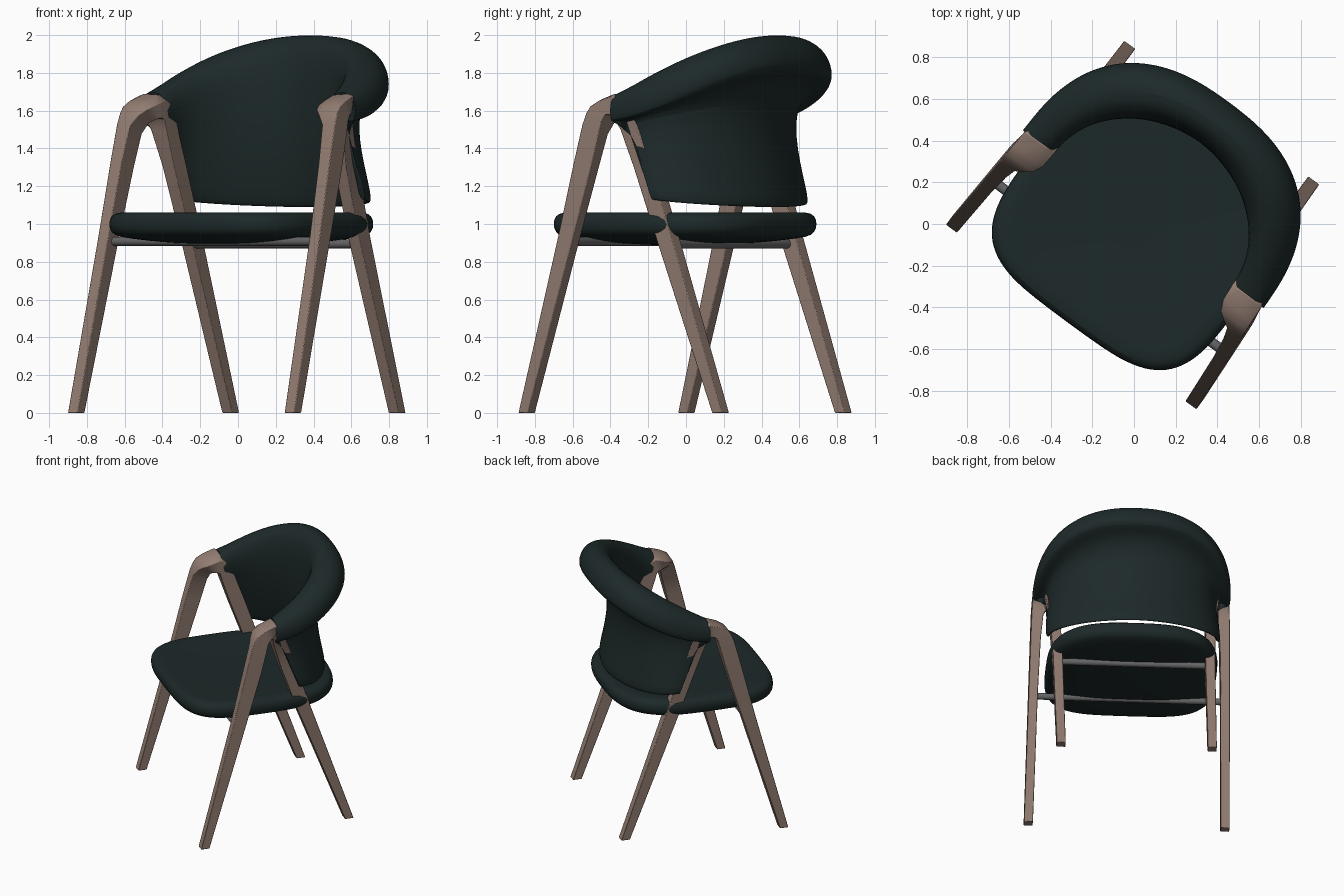
import bpy, bmesh, math
from mathutils import Matrix

if "Cube" in bpy.data.objects:
    bpy.data.objects.remove(bpy.data.objects["Cube"])

# The whole chair is turned about z
TURN = Matrix.Rotation(math.radians(-36.4), 4, 'Z') @ Matrix.Translation((0.022, 0, 0))


def material(name, rgb):
    m = bpy.data.materials.new(name)
    m.diffuse_color = (*rgb, 1)
    m.use_nodes = True
    m.node_tree.nodes["Principled BSDF"].inputs["Base Color"].default_value = m.diffuse_color
    return m


FABRIC = material("dark_green_fabric", (0.0125, 0.022, 0.022))
WOOD = material("brown_wood", (0.29, 0.205, 0.168))
METAL = material("grey_metal", (0.13, 0.13, 0.135))


def loft(name, rings, mat, subdiv=0, crease_ends=False, bevel=0.0):
    """Skin a list of closed rings, capping both ends."""
    bm = bmesh.new()
    rows = [[bm.verts.new(p) for p in r] for r in rings]
    n = len(rings[0])
    for a, b in zip(rows, rows[1:]):
        for i in range(n):
            j = (i + 1) % n
            bm.faces.new((a[i], a[j], b[j], b[i]))
    caps = [bm.faces.new(rows[0]), bm.faces.new(rows[-1])]
    bmesh.ops.recalc_face_normals(bm, faces=bm.faces)
    if crease_ends:
        layer = bm.edges.layers.float.new("crease_edge")
        for f in caps:
            for e in f.edges:
                e[layer] = 1.0
    me = bpy.data.meshes.new(name)
    bm.to_mesh(me)
    bm.free()
    me.materials.append(mat)
    ob = bpy.data.objects.new(name, me)
    bpy.context.collection.objects.link(ob)
    ob.matrix_world = TURN
    bpy.ops.object.select_all(action='DESELECT')
    ob.select_set(True)
    bpy.context.view_layer.objects.active = ob
    bpy.ops.object.shade_smooth_by_angle(angle=math.radians(50))
    if bevel:
        mod = ob.modifiers.new("edge", 'BEVEL')
        mod.width = bevel
        mod.segments = 2
        mod.limit_method = 'ANGLE'
        mod.angle_limit = math.radians(50)
    if subdiv:
        mod = ob.modifiers.new("smooth", 'SUBSURF')
        mod.levels = mod.render_levels = subdiv
    return ob


def power(v, n):
    return math.copysign(abs(v) ** (2 / n), v)


# Side frames: front leg on the outside, wide arm, back leg on the inside
# outer y, outer z, inner y, inner z, outer x, inner x
FRAME = [(-.538, 0, -.475, 0, .745, .68), (-.29, .93, -.19, .93, .729, .662),
         (-.19, 1.33, -.075, 1.31, .722, .648), (-.137, 1.53, -.03, 1.48, .718, .632),
         (-.115, 1.59, -.015, 1.545, .715, .595), (-.09, 1.63, .0, 1.57, .713, .56),
         (-.04, 1.66, .01, 1.58, .71, .537), (.045, 1.69, .025, 1.58, .706, .53),
         (.09, 1.66, .035, 1.565, .675, .53), (.13, 1.58, .05, 1.50, .632, .53),
         (.22, 1.33, .115, 1.30, .602, .527), (.355, .93, .25, .93, .588, .517),
         (.68, 0, .615, 0, .58, .515)]

for side, label in ((-1, "left"), (1, "right")):
    rings = []
    for oy, oz, iy, iz, xo, xi in FRAME:
        w = xo - xi
        extra = w - .065
        rings.append([(side * (xo - f * w), y, z - d * extra) for y, z, f, d in
                      ((oy, oz, 0, .1), (oy, oz, .2, 0), (oy, oz, .75, .05),
                       (oy, oz, 1, .3), (iy, iz, 1, .2), (iy, iz, 0, 0))])
    loft(label + "_leg_frame", rings, WOOD, bevel=.004)

# Backrest: a closed section with a drooping rolled top, swept round the back
# half width, depth, front y, roundness, height at ends, rise at middle, rise power
SHELL = [(.638, .368, .25, 1.85, 1.145, -.04, 1), (.612, .398, .15, 1.9, 1.40, 0, 1),
         (.615, .47, .085, 2.0, 1.55, .12, 1), (.67, .60, .045, 2.3, 1.54, .24, 1.3),
         (.715, .695, .045, 2.45, 1.54, .27, 1.3), (.72, .70, .045, 2.5, 1.62, .25, 1.15),
         (.697, .66, .048, 2.45, 1.68, .285, 1), (.62, .57, .05, 2.2, 1.705, .312, .93),
         (.545, .48, .05, 2.0, 1.68, .28, .9), (.518, .445, .055, 1.9, 1.58, .22, 1),
         (.56, .35, .15, 1.85, 1.40, 0, 1), (.592, .325, .25, 1.8, 1.145, -.04, 1),
         (.617, .348, .25, 1.83, 1.122, -.04, 1)]
STEPS = 28
rings = []
for k in range(STEPS + 1):
    phi = math.pi * (k / STEPS - .5)
    s, c = math.sin(phi), max(0.0, math.cos(phi))
    rings.append([(a * power(s, n), y0 + b * power(c, n), z + dz * c ** p)
                  for a, b, y0, n, z, dz, p in SHELL])
loft("backrest", rings, FABRIC, subdiv=2, crease_ends=True)

# Seat cushion: squarer at the front, rounder at the back
CUSHION = [(.05, 1.046), (.6, 1.05), (.88, 1.064), (.965, 1.058), (1.0, 1.025),
           (1.0, .975), (.965, .94), (.88, .925), (.5, .895), (.05, .885)]
rings = []
for scale, z in CUSHION:
    ring = []
    for k in range(48):
        t = 2 * math.pi * k / 48
        n, b = (3.8, .585) if math.sin(t) < 0 else (2.9, .63)
        ring.append((.622 * scale * power(math.cos(t), n),
                     .015 + b * scale * power(math.sin(t), n), z))
    rings.append(ring)
loft("seat_cushion", rings, FABRIC, subdiv=1)

# Cross rods under the seat
for label, y, z, half in (("front", -.235, .908, .675), ("back", .30, .895, .56)):
    rings = [[(x, y + .024 * math.cos(math.tau * i / 20), z + .024 * math.sin(math.tau * i / 20))
              for i in range(20)] for x in (-half, half)]
    loft(label + "_cross_rod", rings, METAL)
